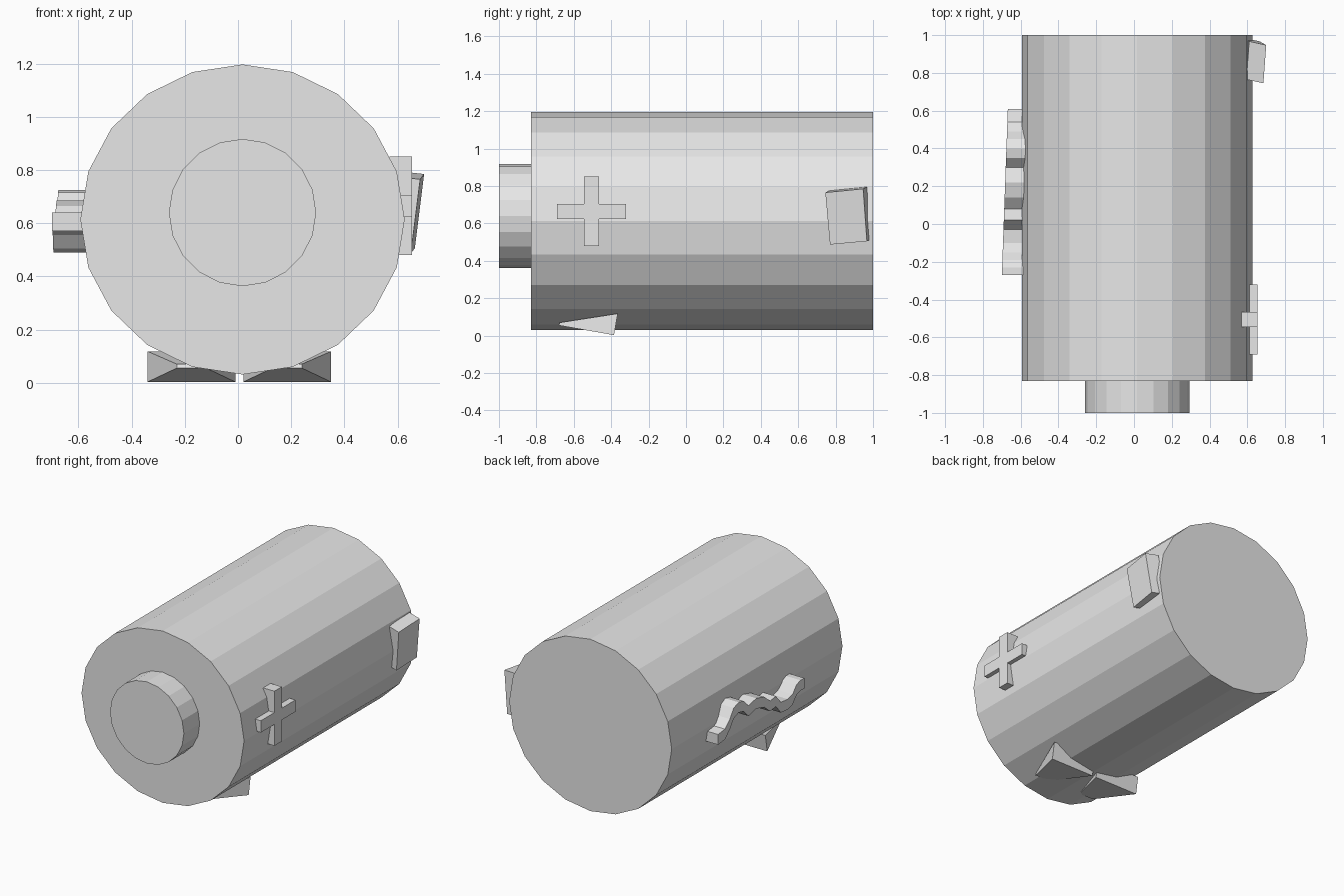
import bpy
import math
from mathutils import Vector

cube = bpy.data.objects.get("Cube")
if cube:
    bpy.data.objects.remove(cube)

grey = bpy.data.materials.new("plain_grey")
grey.use_nodes = True
grey.diffuse_color = (0.8, 0.8, 0.8, 1)
grey.node_tree.nodes["Principled BSDF"].inputs["Base Color"].default_value = (0.8, 0.8, 0.8, 1)


def prism(name, ring, ring_end):
    """Solid joining two matching outlines, with closed ends."""
    n = len(ring)
    faces = [(i, (i + 1) % n, (i + 1) % n + n, i + n) for i in range(n)]
    faces += [tuple(reversed(range(n))), tuple(range(n, 2 * n))]
    mesh = bpy.data.meshes.new(name)
    mesh.from_pydata([tuple(v) for v in list(ring) + list(ring_end)], [], faces)
    mesh.materials.append(grey)
    obj = bpy.data.objects.new(name, mesh)
    bpy.context.collection.objects.link(obj)
    # Consistent outward normals
    bpy.context.view_layer.objects.active = obj
    obj.select_set(True)
    bpy.ops.object.mode_set(mode='EDIT')
    bpy.ops.mesh.select_all(action='SELECT')
    bpy.ops.mesh.normals_make_consistent(inside=False)
    bpy.ops.object.mode_set(mode='OBJECT')
    obj.select_set(False)
    return obj


def drum(name, rx, rz, cz, y0, y1, sides=20):
    """Faceted drum lying along y."""
    def ring(y):
        angles = [2 * math.pi * i / sides for i in range(sides)]
        return [(0.017 + rx * math.sin(a), y, cz + rz * math.cos(a)) for a in angles]
    return prism(name, ring(y0), ring(y1))


# Main body and front terminal
drum("body", 0.61, 0.583, 0.614, -0.83, 1.0)
drum("front_terminal", 0.277, 0.277, 0.64, -1.0, -0.82)

# Raised cross on the left side
a, b = 0.04, 0.185
cross = [(a, b), (a, a), (b, a), (b, -a), (a, -a), (a, -b),
         (-a, -b), (-a, -a), (-b, -a), (-b, a), (-a, a), (-a, b)]
prism("raised_cross", *[[(x, -0.505 + y, 0.665 + z) for y, z in cross]
                        for x in (0.57, 0.655)])

# Tilted slab near the back of the left side
slab = [Vector(p) for p in ((0.685, 0.745, 0.765), (0.70, 0.947, 0.785),
                            (0.665, 0.967, 0.505), (0.65, 0.77, 0.487))]
prism("tilted_slab", slab, [p + Vector((-0.09, 0.02, 0.01)) for p in slab])

# Wavy ribbon on the right side, leaning out towards the front
wave = [(0.61, 0.55), (0.54, 0.56), (0.49, 0.61), (0.45, 0.67), (0.40, 0.69),
        (0.35, 0.68), (0.30, 0.63), (0.22, 0.65), (0.14, 0.63), (0.08, 0.58),
        (0.02, 0.59), (-0.03, 0.53), (-0.10, 0.525), (-0.15, 0.54),
        (-0.19, 0.59), (-0.23, 0.605), (-0.27, 0.605)]
half = 0.035
outline = [(y, z + half) for y, z in wave] + [(y, z - half) for y, z in reversed(wave)]
prism("wavy_ribbon",
      [(-0.69 + 0.036 * y, y, z) for y, z in outline],
      [(-0.56, y, z) for y, z in outline])

# Pair of tapered feet, narrow at the front and wide at the back
for side, cx in (("left", 0.185), ("right", -0.175)):
    lower = [(-0.055, -0.68, 0.055), (0.055, -0.68, 0.055),
             (0.165, -0.385, 0.003), (-0.165, -0.385, 0.003)]
    upper = [(-0.055, -0.675, 0.07), (0.055, -0.675, 0.07),
             (0.165, -0.365, 0.118), (-0.165, -0.365, 0.118)]
    prism(side + "_foot", *[[(cx + x, y, z) for x, y, z in ring]
                            for ring in (lower, upper)])
